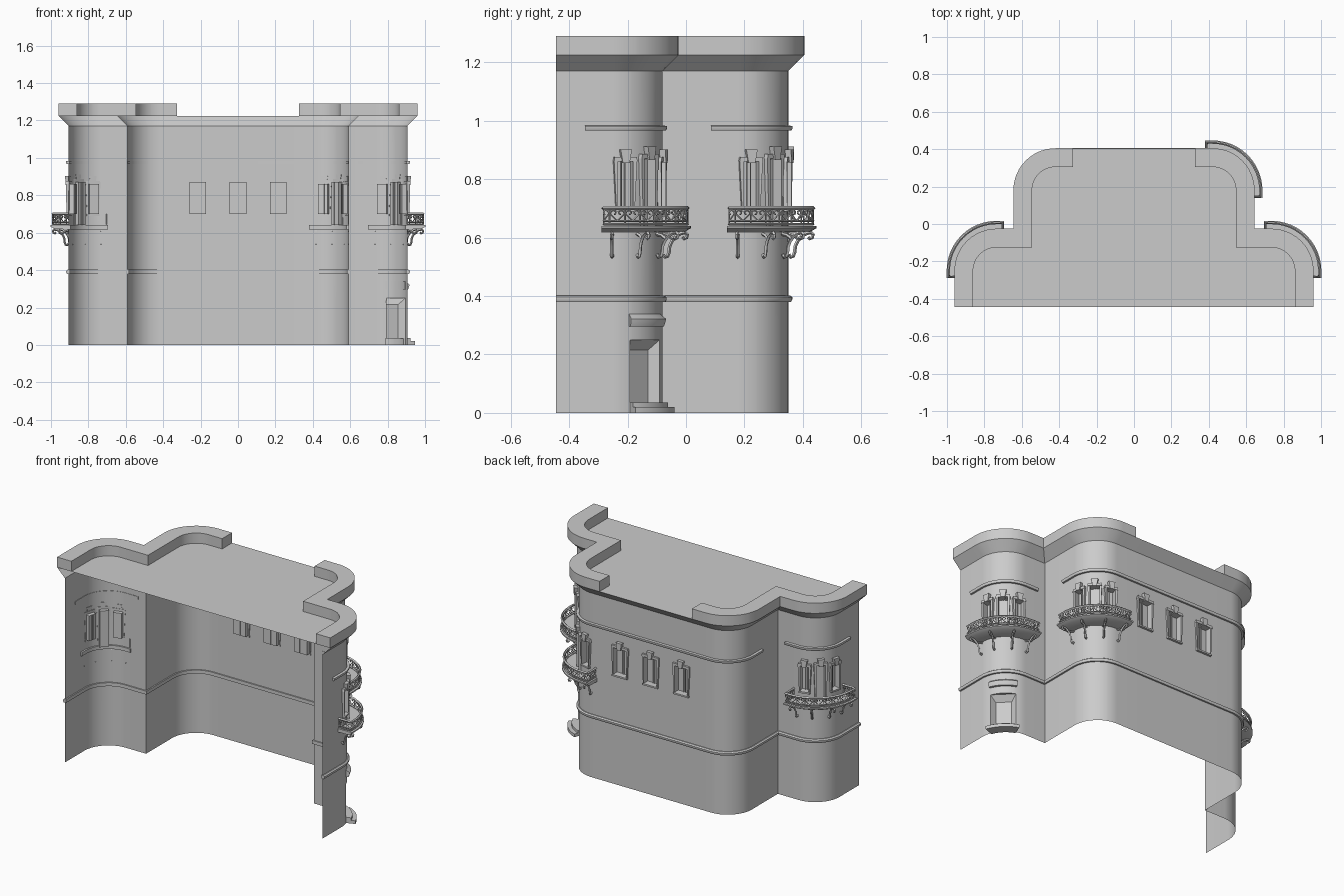
import bpy, bmesh
from math import sin, cos, radians, pi
from mathutils import Vector, Matrix

if "Cube" in bpy.data.objects:
    bpy.data.objects.remove(bpy.data.objects["Cube"])

R = 0.17                                   # wall corner radius
WING, BACK = (0.735, -0.25), (0.42, 0.18)  # corner centres (right side)
ANGS = [0, 5, 12, 20, 23, 29.5, 36, 45, 54, 60.5, 67, 70, 78, 85, 90]


def finish(name, bm, recalc=True):
    bmesh.ops.remove_doubles(bm, verts=bm.verts, dist=1e-5)
    if recalc:
        bmesh.ops.recalc_face_normals(bm, faces=bm.faces)
    me = bpy.data.meshes.new(name)
    bm.to_mesh(me)
    bm.free()
    ob = bpy.data.objects.new(name, me)
    bpy.context.collection.objects.link(ob)
    return ob


# Paths are lists of (x, y, nx, ny): point plus outward offset direction
def arc(c, angs, r=R):
    return [(c[0] + r * cos(radians(a)), c[1] + r * sin(radians(a)),
             cos(radians(a)), sin(radians(a))) for a in angs]


def mirror(path):
    return [(-x, y, -nx, ny) for x, y, nx, ny in reversed(path)]


def sweep(name, path, prof, closed=True, holes=()):
    bm = bmesh.new()
    rows = [[bm.verts.new((x + o * nx, y + o * ny, z)) for o, z in prof]
            for x, y, nx, ny in path]
    n = len(prof)
    for a, b in zip(rows, rows[1:]):
        for j in range(n if closed else n - 1):
            k = (j + 1) % n
            m = (a[j].co + a[k].co + b[j].co + b[k].co) / 4
            if any((m.xy - Vector(c)).length < w and z0 < m.z < z1
                   for c, w, z0, z1 in holes):
                continue
            bm.faces.new((a[j], b[j], b[k], a[k]))
    if closed:
        bm.faces.new(rows[0])
        bm.faces.new(rows[-1])
    return finish(name, bm, closed)


def tubes(name, lines, depth):
    cu = bpy.data.curves.new(name, 'CURVE')
    cu.dimensions = '3D'
    cu.bevel_depth, cu.bevel_resolution, cu.use_fill_caps = depth, 0, True
    for pts in lines:
        sp = cu.splines.new('POLY')
        sp.points.add(len(pts) - 1)
        for p, co in zip(sp.points, pts):
            p.co = (*co, 1)
    ob = bpy.data.objects.new(name, cu)
    bpy.context.collection.objects.link(ob)
    bpy.ops.object.select_all(action='DESELECT')
    ob.select_set(True)
    bpy.context.view_layer.objects.active = ob
    bpy.ops.object.convert(target='MESH')


def on_corner(c, deg, r=R):
    return (c[0] + r * cos(radians(deg)), c[1] + r * sin(radians(deg)))


def frame(p, deg):
    """Local axes: x along wall, y outward, z up."""
    return Matrix.Translation((p[0], p[1], 0)) @ Matrix.Rotation(radians(deg - 90), 4, 'Z')


def prism(bm, M, poly, v0, v1):
    a = [bm.verts.new(M @ Vector((u, v0, z))) for u, z in poly]
    b = [bm.verts.new(M @ Vector((u, v1, z))) for u, z in poly]
    bm.faces.new(a)
    bm.faces.new(b[::-1])
    for i in range(len(a)):
        j = (i + 1) % len(a)
        bm.faces.new((a[i], b[i], b[j], a[j]))


def quad(bm, M, *pts):
    bm.faces.new([bm.verts.new(M @ Vector(p)) for p in pts])


def window(name, p, deg, w, z0, z1):
    M, bm = frame(p, deg), bmesh.new()
    # recess running inward
    o = [(-w, z0), (w, z0), (w, z1), (-w, z1)]
    for (u, z), (s, t) in zip(o, o[1:] + o[:1]):
        quad(bm, M, (u, 0, z), (s, 0, t), (s, -.03, t), (u, -.03, z))
    quad(bm, M, *[(u, -.03, z) for u, z in o])
    # flared jambs, lintel, keystone, sill
    for s in (-1, 1):
        prism(bm, M, [(s * w, z0), (s * (w + .006), z0), (s * (w + .014), z1), (s * w, z1)], -.006, .01)
        prism(bm, M, [(s * .006 - .0015, z0), (s * .006 + .0015, z0),
                      (s * .006 + .0015, z1), (s * .006 - .0015, z1)], -.032, -.024)
    prism(bm, M, [(-w - .015, z1), (w + .015, z1), (w + .012, z1 + .016), (-w - .012, z1 + .016)], -.006, .012)
    prism(bm, M, [(-.012, z1 - .004), (.012, z1 - .004), (.02, z1 + .042), (-.02, z1 + .042)], -.004, .02)
    prism(bm, M, [(-w - .008, z0 - .01), (w + .008, z0 - .01), (w + .008, z0), (-w - .008, z0)], -.006, .014)
    finish(name, bm)


def balcony(tag, c, mid):
    angs = [mid - 45 + 7.5 * i for i in range(13)]
    a = arc(c, angs)

    def ext(q, s, d=.04):
        x, y, nx, ny = q
        return (x - s * ny * d, y + s * nx * d, nx, ny)
    path = [ext(a[0], -1)] + a + [ext(a[-1], 1)]
    sweep(tag + "_balcony_floor", path,
          [(-.01, .64), (.097, .64), (.097, .632), (.075, .62), (-.01, .617)])
    # railing line: wall, around the front edge, back to the wall
    rail = [(ext(a[0], -1, .032), 0)] + [(q, .086) for q in [ext(a[0], -1, .032)] + a + [ext(a[-1], 1, .032)]]
    rail.append((ext(a[-1], 1, .032), 0))
    line = [Vector((q[0] + o * q[2], q[1] + o * q[3], 0)) for q, o in rail]
    seg = [(q - p).length for p, q in zip(line, line[1:])]

    def along(t, z):
        for p, q, s in zip(line, line[1:], seg):
            if t <= s:
                break
            t -= s
        return p.lerp(q, min(t / s, 1)) + Vector((0, 0, z))
    up = lambda z: [p + Vector((0, 0, z)) for p in line]
    tubes(tag + "_rails", [up(.646), up(.657)], .004)
    tubes(tag + "_handrail", [up(.701)], .007)
    # heart scrolls between posts
    n, bars = 12, []
    pitch = sum(seg) / n
    for i in range(n):
        t0 = (i + .5) * pitch
        bars.append([along(i * pitch, .644), along(i * pitch, .7)])
        for s in (-1, 1):
            pts = [(0, .657)]
            for k in range(11):
                f, r = k * .5 - .3, .012 - k * .0008
                pts.append((s * (.012 + r * cos(f)), .684 + r * sin(f)))
            bars.append([along(t0 + u, z) for u, z in pts])
    tubes(tag + "_scrollwork", bars, .0028)
    # scrolled brackets
    prof = [(.068, .602), (.074, .596), (.082, .6), (.085, .61), (.078, .617), (.062, .614),
            (.045, .604), (.032, .588), (.024, .57), (.022, .55), (.017, .536), (.008, .533), (.002, .542)]
    lines = []
    for d in (-46, -16, 16, 46):
        M = frame(on_corner(c, mid + d), mid + d)
        lines.append([M @ Vector((0, v, z)) for v, z in prof])
        lines.append([M @ Vector((0, v, z)) for v, z in [(0, .612), (.02, .607), (.036, .595)]])
    tubes(tag + "_brackets", lines, .006)


# Openings
LW = (-WING[0], WING[1])
corners = [("right_wing", WING, 45), ("left_wing", LW, 135), ("back_corner", BACK, 45)]
wins = []
for tag, c, mid in corners:
    for d, z0, z1 in ((-31, .70, .86), (0, .64, .87), (31, .70, .86)):
        wins.append((tag + "_window", on_corner(c, mid + d), mid + d, .0266, z0, z1))
for x in (-.215, 0, .215):
    wins.append(("back_window", (x, .35), 90, .045, .70, .87))
door = on_corner(WING, 45)
holes = [(p, w, z0, z1) for _, p, _, w, z0, z1 in wins] + [(door, .075, .035, .25)]

# Wall shell with flared cornice
half = [(.905, -.445, 1, 0)] + arc(WING, ANGS) + [(.59, -.08, 1, 1)] + arc(BACK, ANGS)
backx = [(x, .35, 0, 1) for x in (.26, .17, .045, -.045, -.17, -.26)]
full = half + backx + mirror(half)
sweep("walls", full, [(0, z) for z in (0, .035, .25, .64, .70, .86, .87, 1.17)] + [(.055, 1.225)],
      False, holes)

# Roof
bm = bmesh.new()
bm.faces.new([bm.verts.new((x + .055 * nx, y + .055 * ny, 1.225)) for x, y, nx, ny in full])
finish("roof", bm, False)

# Parapets
par = half + [(.325, .35, 0, 1)]
for tag, p in (("right", par), ("left", mirror(par))):
    sweep(tag + "_parapet", p, [(.055, 1.225), (.055, 1.29), (-.045, 1.29), (-.045, 1.225)])

# String courses
sweep("lower_band", full, [(-.008, .38), (.01, .38), (.014, .388), (.014, .396), (.006, .402), (-.008, .402)])
led = [(-.003, .966), (.011, .966), (.015, .974), (.015, .982), (-.003, .984)]
b = [(.59, .085, 1, 0)] + arc(BACK, ANGS)
sweep("back_ledge", b + mirror(b), led)
w = [(.905, -.345, 1, 0)] + arc(WING, ANGS) + [(.645, -.08, 0, 1)]
sweep("right_wing_ledge", w, led)
sweep("left_wing_ledge", mirror(w), led)

for args in wins:
    window(*args)
for args in corners:
    balcony(*args)

# Entrance: splayed recess, hood and steps
M, bm = frame(door, 45), bmesh.new()
u, v = R * sin(radians(25)), R * cos(radians(25)) - R
for s in (-1, 1):
    quad(bm, M, (s * u, v, .035), (s * u, v, .25), (s * .045, -.045, .215), (s * .045, -.045, .035))
quad(bm, M, (-.045, -.045, .035), (.045, -.045, .035), (.045, -.045, .215), (-.045, -.045, .215))
quad(bm, M, (-u, v, .25), (u, v, .25), (.045, -.045, .215), (-.045, -.045, .215))
quad(bm, M, (-u, v, .035), (u, v, .035), (.045, -.045, .035), (-.045, -.045, .035))
for z in (.035, .25):
    quad(bm, M, *[(R * sin(radians(t)), R * cos(radians(t)) - R, z) for t in range(-25, 26, 5)])
finish("entrance_recess", bm)
fan = range(20, 71, 5)
sweep("entrance_hood", arc(WING, range(19, 72, 4)), [(-.004, .295), (.014, .295), (.022, .318), (.022, .322), (-.004, .342)])
sweep("lower_step", arc(WING, fan), [(-.01, 0), (.055, 0), (.055, .02), (-.01, .02)])
sweep("upper_step", arc(WING, fan), [(-.01, .02), (.03, .02), (.03, .036), (-.01, .036)])

# Shading
for ob in bpy.data.objects:
    ob.select_set(ob.type == 'MESH')
bpy.context.view_layer.objects.active = bpy.data.objects["walls"]
bpy.ops.object.shade_smooth_by_angle(angle=radians(35))
